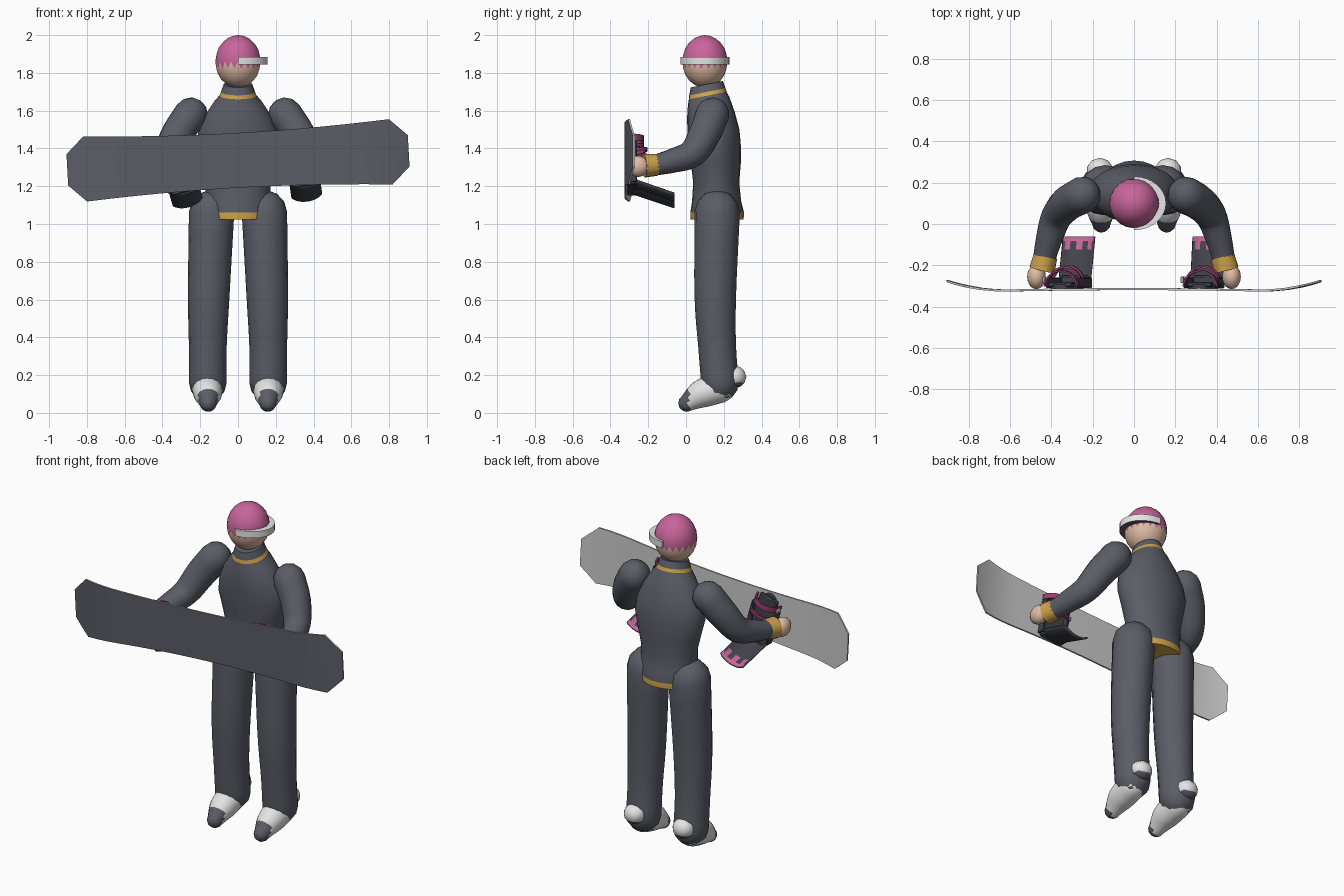
import bpy, bmesh
from math import sin, cos, pi, radians
from mathutils import Vector, Matrix

cube = bpy.data.objects.get("Cube")
if cube:
    bpy.data.objects.remove(cube, do_unlink=True)


def material(name, r, g, b):
    m = bpy.data.materials.new(name)
    m.use_nodes = True
    m.diffuse_color = (r, g, b, 1)
    m.node_tree.nodes["Principled BSDF"].inputs["Base Color"].default_value = (r, g, b, 1)
    return m


SLATE = material("slate cloth", .105, .11, .135)
DARK = material("dark plastic", .055, .058, .07)
WHITE = material("white", .78, .78, .78)
GREY = material("light grey", .6, .6, .6)
PINK = material("pink", .58, .13, .33)
MAROON = material("maroon strap", .32, .05, .16)
SKIN = material("skin", .74, .5, .37)
GOLD = material("gold trim", .62, .36, .07)


def finish(name, bm, mats, rule=None, matrix=None, angle=40):
    """Turn a bmesh into a named, coloured, smooth-shaded object."""
    if rule:
        for f in bm.faces:
            f.material_index = rule(f.calc_center_median(), f.normal)
    if matrix:
        bm.transform(matrix)
    me = bpy.data.meshes.new(name)
    bm.to_mesh(me)
    bm.free()
    for m in mats:
        me.materials.append(m)
    ob = bpy.data.objects.new(name, me)
    bpy.context.collection.objects.link(ob)
    bpy.ops.object.select_all(action='DESELECT')
    ob.select_set(True)
    bpy.context.view_layer.objects.active = ob
    bpy.ops.object.shade_smooth_by_angle(angle=radians(angle))
    return ob


def loft(name, rings, mats, rule=None, matrix=None, angle=40):
    """Skin closed rings of points and cap both ends."""
    bm = bmesh.new()
    rows = [[bm.verts.new(p) for p in ring] for ring in rings]
    n = len(rows[0])
    for a, b in zip(rows, rows[1:]):
        for i in range(n):
            bm.faces.new((a[i], a[(i + 1) % n], b[(i + 1) % n], b[i]))
    bm.faces.new(rows[0])
    bm.faces.new(rows[-1])
    bmesh.ops.recalc_face_normals(bm, faces=bm.faces)
    bm.normal_update()
    return finish(name, bm, mats, rule, matrix, angle)


def limb(name, pts, mats, rule=None, steps=4, caps=True, seg=16):
    """Round tube through (x, y, z, radius) points with domed ends."""
    P = [Vector(p) for p in pts]
    P = [2 * P[0] - P[1]] + P + [2 * P[-1] - P[-2]]
    path = []
    for i in range(1, len(P) - 2):
        a, b, c, d = P[i - 1:i + 3]
        for k in range(steps):
            t = k / steps
            path.append(b + (c - a) * t / 2 + (2 * a - 5 * b + 4 * c - d) * t * t / 2
                        + (3 * b - a - 3 * c + d) * t ** 3 / 2)
    path.append(P[-2])
    pos = [p.to_3d() for p in path]
    rad = [p.w for p in path]
    tan = [(pos[min(i + 1, len(pos) - 1)] - pos[max(i - 1, 0)]).normalized() for i in range(len(pos))]
    discs = list(zip(pos, rad, tan))
    if caps:
        dome = [radians(a) for a in (82, 55, 28)]
        p, r, t = discs[0]
        q, s, u = discs[-1]
        discs = ([(p - t * r * sin(a), r * cos(a), t) for a in dome] + discs
                 + [(q + u * s * sin(a), s * cos(a), u) for a in reversed(dome)])
    normal = discs[0][2].orthogonal()
    rings = []
    for p, r, t in discs:
        normal = (normal - t * normal.dot(t)).normalized()
        side = t.cross(normal)
        rings.append([p + r * (normal * cos(2 * pi * i / seg) + side * sin(2 * pi * i / seg))
                      for i in range(seg)])
    return loft(name, rings, mats, rule)


def ball(name, centre, size, mats, rule=None, detail=3):
    bm = bmesh.new()
    m = Matrix.Translation(centre) @ Matrix.Diagonal((*size, 1))
    bmesh.ops.create_icosphere(bm, subdivisions=detail, radius=1, matrix=m)
    bm.normal_update()
    return finish(name, bm, mats, rule, angle=60)


def box(name, centre, size, mat, matrix, bevel=.006):
    bm = bmesh.new()
    bmesh.ops.create_cube(bm, size=1, matrix=Matrix.Translation(centre) @ Matrix.Diagonal((*size, 1)))
    bmesh.ops.bevel(bm, geom=bm.edges[:], offset=bevel, segments=1, affect='EDGES')
    return finish(name, bm, [mat], matrix=matrix)


# Head with a knitted cap
ball("head_and_cap", (0, .1, 1.86), (.12, .12, .14), [SKIN, PINK], lambda c, n: int(c.z > 1.838))

# Goggles worn round the side of the cap
band = []
for k in range(17):
    a = pi * (k / 16 - .5)
    band.append([(rx * cos(a), .1 + ry * sin(a), z) for rx, ry, z in
                 ((.155, .13, 1.845), (.155, .13, 1.885), (.12, .1, 1.885), (.12, .1, 1.845))])
loft("goggles", band, [WHITE, SLATE], lambda c, n: int(n.z < -.5))

# Jacket: height, centre y, half width, half depth, tilt
jacket = [(1.025, .165, .165, .14, 0), (1.06, .165, .172, .142, 0), (1.12, .162, .172, .13, 0),
          (1.22, .16, .172, .122, 0), (1.32, .158, .195, .132, 0), (1.42, .152, .22, .138, 0),
          (1.5, .145, .208, .138, 0), (1.58, .132, .172, .126, .1), (1.65, .12, .125, .11, .2),
          (1.68, .115, .098, .1, .2), (1.7, .113, .09, .096, .2), (1.74, .11, .076, .085, .2)]
rings = []
for z, cy, rx, ry, tilt in jacket:
    turn = [2 * pi * i / 24 for i in range(24)]
    rings.append([(rx * cos(a), cy + ry * sin(a), z + tilt * ry * sin(a)) for a in turn])
loft("jacket", rings, [SLATE, GOLD],
     lambda c, n: int(c.z < 1.05 or abs(c.z - 1.69 - .2 * (c.y - .114)) < .006))

for s, side in ((1, "left"), (-1, "right")):
    # Trousers and boots
    limb(side + "_trouser_leg", [(s * .14, .165, 1.06, .12), (s * .155, .155, .62, .11),
                                 (s * .16, .165, .35, .1), (s * .16, .18, .16, .1)], [SLATE])
    limb(side + "_boot", [(s * .163, .18, .135, .082), (s * .16, .08, .1, .075), (s * .158, .005, .052, .046)],
         [WHITE, SLATE], lambda c, n: int(c.y < .015))
    ball(side + "_boot_heel", (s * .165, .258, .19), (.065, .062, .06), [WHITE, SLATE],
         lambda c, n: int(c.z < .155), 2)
    # Sleeves, cuffs and hands
    limb(side + "_sleeve", [(s * .25, .14, 1.58, .09), (s * .32, .1, 1.48, .085), (s * .375, .035, 1.375, .075),
                            (s * .41, -.07, 1.335, .064), (s * .435, -.17, 1.31, .054)], [SLATE])
    limb(side + "_cuff", [(s * .428, -.155, 1.313, .058), (s * .445, -.222, 1.308, .062)],
         [GOLD], caps=False, steps=1)
    ball(side + "_hand", (s * .472, -.255, 1.305), (.045, .06, .056), [SKIN])

# Snowboard: waisted outline, clipped corners, upturned tips
board = Matrix.Translation((0, -.315, 1.337)) @ Matrix.Rotation(radians(-3.2), 4, 'Y')
HALF, CORNER, FLAT = .905, .81, .62
slices = []
for k in [-HALF, -.86] + [CORNER * i / 12 for i in range(-12, 13)] + [.86, HALF]:
    u = abs(k)
    half = .145 + .028 * (u / CORNER) ** 2 if u <= CORNER else .173 - .09 * (u - CORNER) / (HALF - CORNER)
    y = -.007 * min(1, u / FLAT) ** 2 + .046 * (max(0, u - FLAT) / (HALF - FLAT)) ** 2
    slices.append([(k, y + dy, dz) for dy, dz in ((-.005, -half), (.005, -half), (.005, half), (-.005, half))])
loft("snowboard", slices, [GREY, SLATE], lambda c, n: int(n.y < -.5), board, 30)


def strap(name, z, width, rx, height, lean, matrix):
    """Arched strap from rail to rail."""
    arc = []
    for k in range(13):
        a = pi * k / 12
        arc.append([(r * rx * cos(a), .012 + r * height * sin(a), z + lean * sin(a) + dz)
                    for r, dz in ((1, -width / 2), (1, width / 2), (.9, width / 2), (.9, -width / 2))])
    loft(name, arc, [MAROON], matrix=matrix)


def highback(name, matrix):
    """Curved ankle support with a zigzag painted tip."""
    bm = bmesh.new()
    cols, rows = 12, 10
    grid = []
    for j in range(rows + 1):
        t = j / rows
        grid.append([])
        for i in range(cols + 1):
            a = (i / cols - .5) * 2.2
            grid[j].append(bm.verts.new((.085 * sin(a), .04 + .215 * t, -.105 - .075 * t - .05 * cos(a))))
    for j in range(rows):
        for i in range(cols):
            f = bm.faces.new((grid[j][i], grid[j + 1][i], grid[j + 1][i + 1], grid[j][i + 1]))
            f.normal_update()
            if f.normal.z < 0:
                f.normal_flip()
            f.material_index = int(rows - j > 1 + min(i % 4, 3 - i % 4) * 2)
    ob = finish(name, bm, [PINK, DARK, DARK], matrix=matrix)
    mod = ob.modifiers.new("thickness", 'SOLIDIFY')
    mod.thickness = .01
    mod.material_offset = 1
    mod.material_offset_rim = 2


# Bindings on the board's deck
for x, lean, side in ((.335, -5, "left"), (-.325, -13, "right")):
    m = board @ Matrix.Translation((x, 0, 0)) @ Matrix.Rotation(radians(lean), 4, 'Y')
    limb_plate = [[(.072 * cos(a), y, .145 * sin(a)) for a in [2 * pi * i / 20 for i in range(20)]]
                  for y in (0, .022)]
    loft(side + "_binding_base", limb_plate, [DARK], matrix=m)
    box(side + "_binding_toe_ramp", (0, .022, .095), (.12, .025, .07), DARK, m)
    box(side + "_binding_heel_cup", (0, .035, -.145), (.14, .06, .025), DARK, m)
    for e in (-1, 1):
        box(side + "_binding_rail", (e * .078, .03, -.035), (.014, .05, .22), DARK, m, .004)
    strap(side + "_toe_strap", .095, .035, .085, .08, 0, m)
    strap(side + "_ankle_strap_upper", .02, .018, .088, .1, .02, m)
    strap(side + "_ankle_strap_lower", -.025, .018, .088, .105, 0, m)
    for z in (.095, .02):
        box(side + "_strap_buckle", (-.088, .045, z), (.014, .03, .025), GREY, m, .003)
    highback(side + "_highback", m)
